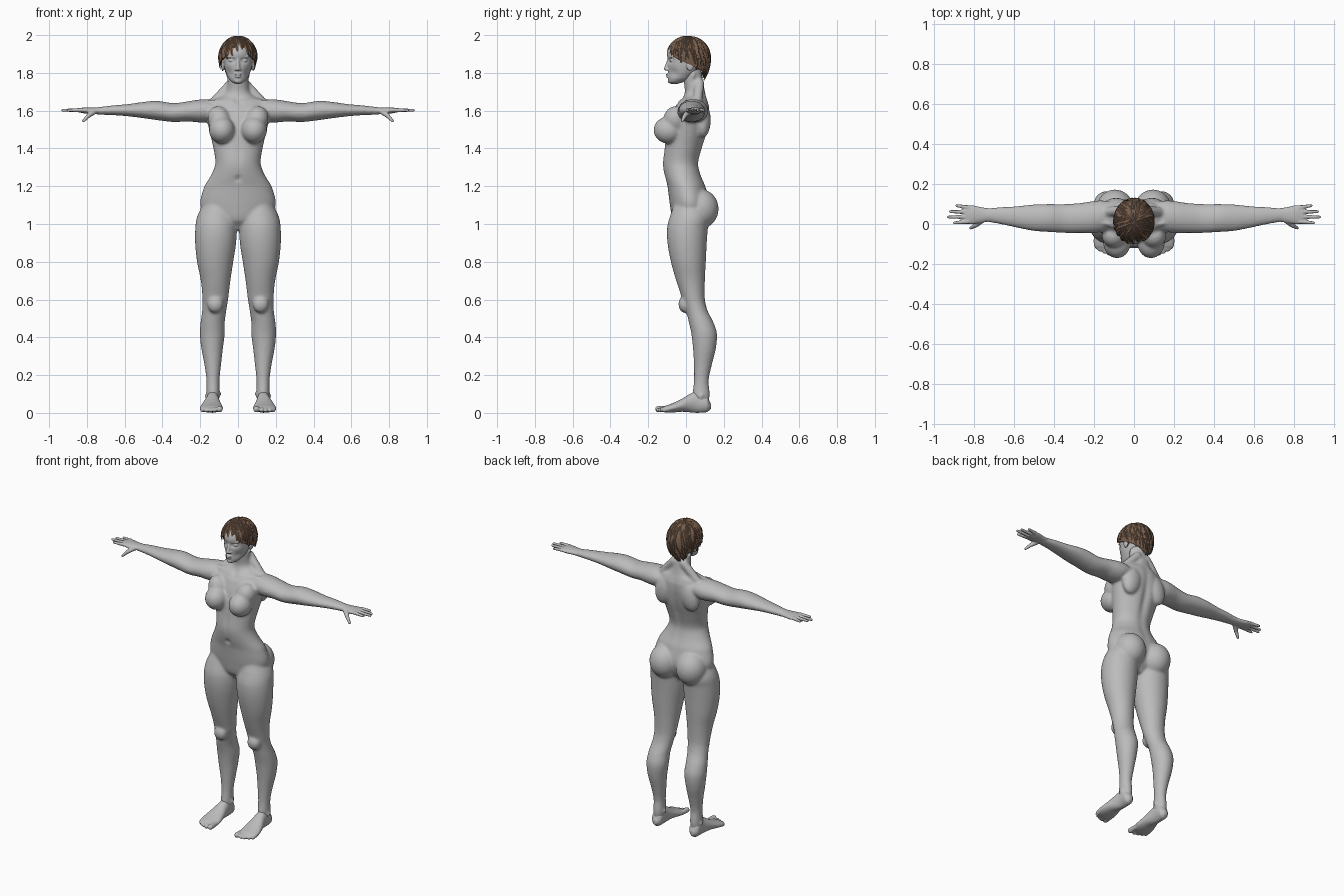
import bpy, bmesh, math, random
from mathutils import Vector, Matrix

random.seed(4)
if "Cube" in bpy.data.objects:
    bpy.data.objects.remove(bpy.data.objects["Cube"])


def material(name, color):
    m = bpy.data.materials.new(name)
    m.use_nodes = True
    m.diffuse_color = (*color, 1)
    m.node_tree.nodes["Principled BSDF"].inputs["Base Color"].default_value = (*color, 1)
    return m


GREY = material("clay grey", (0.5, 0.5, 0.5))
BROWN = material("hair brown", (0.19, 0.115, 0.075))


def skin(bm, rings):
    """Closed tube through rings of points."""
    rings = [[bm.verts.new(p) for p in ring] for ring in rings]
    n = len(rings[0])
    for r, q in zip(rings, rings[1:]):
        for s in range(n):
            bm.faces.new((r[s], r[(s + 1) % n], q[(s + 1) % n], q[s]))
    bm.faces.new(rings[0])
    bm.faces.new(rings[-1])


def loft(bm, axis, rows, side=1, seg=36, steps=5):
    """Smooth tube along an axis; each row is (position, lo, hi, lo, hi)."""
    rows = [Vector(r) for r in rows]
    rings = []
    for i in range(len(rows) - 1):
        a, b = rows[i], rows[i + 1]
        before, after = rows[max(i - 1, 0)], rows[min(i + 2, len(rows) - 1)]
        last = i == len(rows) - 2
        for k in range(steps + last):
            t = k / steps
            p = a + (b - a) * (t * t * (3 - 2 * t))
            p += (b - before) / 2 * (t * (1 - t) ** 2) - (after - a) / 2 * (t * t * (1 - t))
            p[0] = a[0] + (b[0] - a[0]) * t
            ring = []
            for s in range(seg):
                ang = math.tau * s / seg
                u = (p[1] + p[2]) / 2 + (p[2] - p[1]) / 2 * math.cos(ang)
                v = (p[3] + p[4]) / 2 + (p[4] - p[3]) / 2 * math.sin(ang)
                co = {"x": (p[0], u, v), "y": (u, p[0], v), "z": (u, v, p[0])}[axis]
                ring.append((co[0] * side, co[1], co[2]))
            rings.append(ring)
    skin(bm, rings)


def circle(r, z, seg):
    return [Vector((r * math.cos(math.tau * s / seg), r * math.sin(math.tau * s / seg), z)) for s in range(seg)]


def ball(bm, centre, radii, side=1, tilt=0):
    x, y, z = centre
    m = Matrix.Translation((x * side, y, z)) @ Matrix.Rotation(tilt * side, 4, "Y") @ Matrix.Diagonal((*radii, 1))
    angles = [math.pi * (i + .3) / 16.6 for i in range(17)]
    skin(bm, [[m @ p for p in circle(math.sin(a), -math.cos(a), 24)] for a in angles])


def capsule(bm, p, q, r0, r1, side=1):
    """Rounded rod from p to q."""
    p, q = (Vector((v[0] * side, v[1], v[2])) for v in (p, q))
    m = Matrix.Translation(p) @ (q - p).to_track_quat("Z", "Y").to_matrix().to_4x4()
    length, angles = (q - p).length, [math.pi / 2 * (i + .2) / 5.2 for i in range(6)]
    profile = [(r0 * math.sin(a), -r0 * math.cos(a)) for a in angles]
    profile += [(r1 * math.sin(a), length + r1 * math.cos(a)) for a in reversed(angles)]
    skin(bm, [[m @ v for v in circle(r, z, 14)] for r, z in profile])


def push(bm, centre, radii, move):
    for v in bm.verts:
        d = sum(((v.co[i] - centre[i]) / radii[i]) ** 2 for i in range(3))
        v.co += Vector(move) * math.exp(-d)


def finish(bm, name, mat, voxel=0, smooth=0):
    bmesh.ops.recalc_face_normals(bm, faces=bm.faces)
    mesh = bpy.data.meshes.new(name)
    bm.to_mesh(mesh)
    bm.free()
    mesh.materials.append(mat)
    ob = bpy.data.objects.new(name, mesh)
    bpy.context.collection.objects.link(ob)
    if voxel:
        mod = ob.modifiers.new("merge", "REMESH")
        mod.mode, mod.voxel_size, mod.use_smooth_shade = "VOXEL", voxel, True
        mod = ob.modifiers.new("soften", "SMOOTH")
        mod.factor, mod.iterations = 0.5, smooth
    return ob


# Body: torso, neck, arms and legs merged into one skin
body = bmesh.new()
torso = [(.97, .06, -.03, .06), (1.02, .15, -.07, .1), (1.1, .2, -.085, .125), (1.2, .178, -.098, .105),
         (1.26, .142, -.115, .08), (1.32, .12, -.124, .068), (1.4, .13, -.115, .088), (1.48, .148, -.105, .113),
         (1.56, .165, -.085, .125), (1.62, .165, -.06, .125), (1.655, .14, -.035, .115), (1.675, .088, -.015, .108),
         (1.7, .062, -.006, .102), (1.75, .054, -.012, .092), (1.82, .05, -.02, .08)]
loft(body, "z", [(z, -w, w, f, b) for z, w, f, b in torso], seg=60)
push(body, (0, .12, 1.42), (.022, .06, .2), (0, -.016, 0))    # spine groove
push(body, (0, -.12, 1.24), (.012, .03, .014), (0, .018, 0))  # navel
push(body, (0, -.12, 1.36), (.014, .04, .09), (0, .006, 0))   # midline
push(body, (0, -.04, 1.655), (.02, .04, .02), (0, .014, 0))   # throat hollow

arm = [(.1, -.03, .11, 1.57, 1.645), (.16, -.04, .118, 1.54, 1.66), (.21, -.045, .114, 1.538, 1.658),
       (.26, -.045, .106, 1.543, 1.65), (.34, -.045, .1, 1.54, 1.64), (.43, -.04, .1, 1.55, 1.652),
       (.5, -.035, .098, 1.56, 1.646), (.58, -.02, .09, 1.57, 1.635), (.66, -.003, .085, 1.576, 1.628),
       (.74, .01, .08, 1.579, 1.619), (.77, .01, .08, 1.584, 1.616)]
leg = [(1.12, .03, .18, -.06, .1), (1.04, .01, .216, -.085, .125), (.98, .006, .226, -.1, .116),
       (.9, .01, .227, -.098, .11), (.8, .025, .217, -.08, .105), (.7, .04, .197, -.052, .1),
       (.6, .052, .188, -.02, .1), (.54, .062, .19, 0, .115), (.48, .07, .198, .015, .145),
       (.42, .07, .202, .028, .164), (.34, .08, .194, .037, .158), (.25, .09, .177, .042, .136),
       (.17, .098, .167, .042, .12), (.1, .098, .167, .035, .126), (.05, .102, .166, .04, .12)]
for s in (1, -1):
    loft(body, "x", arm, s)
    loft(body, "z", leg, s)
    ball(body, (.085, -.092, 1.497), (.069, .08, .072), s)          # breast
    ball(body, (.098, -.055, 1.55), (.062, .065, .075), s, .35)     # upper chest
    ball(body, (.095, .075, 1.08), (.094, .098, .105), s)           # buttock
    ball(body, (.09, .088, 1.55), (.062, .043, .095), s, -.25)      # shoulder blade
    ball(body, (.12, -.008, .575), (.042, .032, .045), s)           # kneecap
    capsule(body, (.025, -.03, 1.645), (.15, .005, 1.648), .011, .011, s)  # collarbone
    capsule(body, (.035, .072, 1.745), (.13, .06, 1.645), .026, .024, s)   # neck muscle
    capsule(body, (.052, .04, 1.79), (.016, -.004, 1.665), .012, .009, s)  # throat muscle
    capsule(body, (.1, .08, .1), (.165, .08, .09), .013, .013, s)          # ankle bones
finish(body, "body", GREY, .0075, 8)

# Hands and feet
palm = [(.72, .012, .078, 1.581, 1.618), (.77, .006, .085, 1.582, 1.617),
        (.81, -.001, .094, 1.585, 1.617), (.848, .002, .095, 1.592, 1.613)]
fingers = [(.012, .905, .006), (.036, .935, .035), (.06, .925, .062), (.082, .893, .092)]
foot = [(.132, .12, .148, .02, .05), (.112, .102, .167, .004, .09), (.06, .1, .168, 0, .115),
        (.03, .097, .174, .002, .105), (-.02, .088, .19, .006, .076), (-.07, .08, .202, .002, .052),
        (-.11, .084, .2, .002, .038), (-.13, .092, .185, .008, .028)]
toes = [(.097, -.146, .017), (.125, -.146, .012), (.147, -.139, .011), (.168, -.129, .011), (.187, -.115, .01)]
for s, side in ((1, "left"), (-1, "right")):
    hand = bmesh.new()
    loft(hand, "x", palm, s)
    for base, tip, y in fingers:
        capsule(hand, (.83, base, 1.603), (tip - .006, y, 1.602), .0115, .0075, s)
    capsule(hand, (.76, .02, 1.596), (.79, -.005, 1.575), .015, .012, s)
    capsule(hand, (.79, -.005, 1.575), (.818, -.02, 1.546), .012, .008, s)
    finish(hand, side + "_hand", GREY, .004, 3)

    sole = bmesh.new()
    loft(sole, "y", foot, s)
    for x, y, r in toes:
        capsule(sole, (x, -.09, .022), (x, y, r + .003), .015, r, s)
    finish(sole, side + "_foot", GREY, .0045, 3)

# Head
head = bmesh.new()
face = [(1.742, .015, -.08, -.04), (1.752, .034, -.092, -.01), (1.77, .05, -.095, .03), (1.8, .064, -.094, .06),
        (1.835, .073, -.096, .085), (1.87, .077, -.098, .1), (1.91, .078, -.1, .105),
        (1.95, .068, -.08, .09), (1.98, .035, -.04, .05)]
loft(head, "z", [(z, -w, w, f, b) for z, w, f, b in face], seg=72)
for s in (1, -1):
    push(head, (.034 * s, -.09, 1.866), (.02, .04, .013), (0, .017, 0))          # eye socket
    push(head, (.05 * s, -.07, 1.8), (.02, .04, .022), (-.004 * s, .006, 0))     # cheek hollow
capsule(head, (0, -.09, 1.872), (0, -.106, 1.822), .008, .011)                   # nose
ball(head, (0, -.098, 1.791), (.02, .009, .005))                                 # upper lip
ball(head, (0, -.096, 1.78), (.016, .009, .0055))                                # lower lip
ball(head, (0, -.083, 1.757), (.02, .014, .013))                                 # chin
for s in (1, -1):
    ball(head, (.011, -.1, 1.818), (.008, .009, .007), s)                        # nostril
    ball(head, (.034, -.074, 1.866), (.016, .013, .0095), s)                     # eye
    capsule(head, (.018, -.09, 1.883), (.052, -.076, 1.886), .006, .005, s)      # brow ridge
    ball(head, (.08, .022, 1.84), (.009, .02, .03), s)                           # ear
finish(head, "head", GREY, .004, 3)


# Hair: a cap with layered tapering locks combed out from the crown
def scalp(az, phi, k=1.0):
    """Point on the hair surface; az 0 is the front, phi runs down from the crown."""
    if phi <= 90:
        r, z = math.sin(math.radians(phi)), math.cos(math.radians(phi)) * .113
    else:
        t = (phi - 90) / 90
        r, z = 1 - .32 * t * t, -.125 * t
    a = math.radians(az)
    return Vector((.1 * r * k * math.sin(a), .012 - .116 * r * k * math.cos(a), 1.88 + z * k))


def hairline(az):
    return 62 + 112 * abs((az + 180) % 360 - 180) / 180


cap = bmesh.new()
grid = [[cap.verts.new(scalp(az, 2 + (hairline(az) - 6) * j / 16, .96)) for j in range(17)]
        for az in range(0, 360, 6)]
for col, nxt in zip(grid, grid[1:] + grid[:1]):
    for j in range(16):
        cap.faces.new((col[j], col[j + 1], nxt[j + 1], nxt[j]))
cap.faces.new([col[0] for col in grid])
finish(cap, "hair_cap", BROWN).modifiers.new("thickness", "SOLIDIFY").thickness = .008

locks = bmesh.new()
for layer in range(6):
    count = 14 + layer * 5
    for i in range(count):
        az = 360 * (i + random.random() * .7) / count
        end = hairline(az) * (.4 + .12 * layer) + random.uniform(-5, 5)
        start, swirl = max(2, end - 62), random.uniform(-6, 20)
        rings = []
        for j in range(9):
            t = j / 8
            phi, a = start + (end - start) * t, az + swirl * t
            mid = scalp(a, phi, .985 + .025 * t)
            out = (mid - Vector((0, .012, 1.88))).normalized()
            across = (scalp(a, phi + 2) - scalp(a, phi - 2)).cross(out).normalized()
            w = .0135 * math.sin(math.pi * (.12 + .84 * t)) ** .7
            rings.append([mid + o for o in (across * w, out * w * .4, across * -w, out * w * -.4)])
        skin(locks, rings)
finish(locks, "hair_locks", BROWN)
